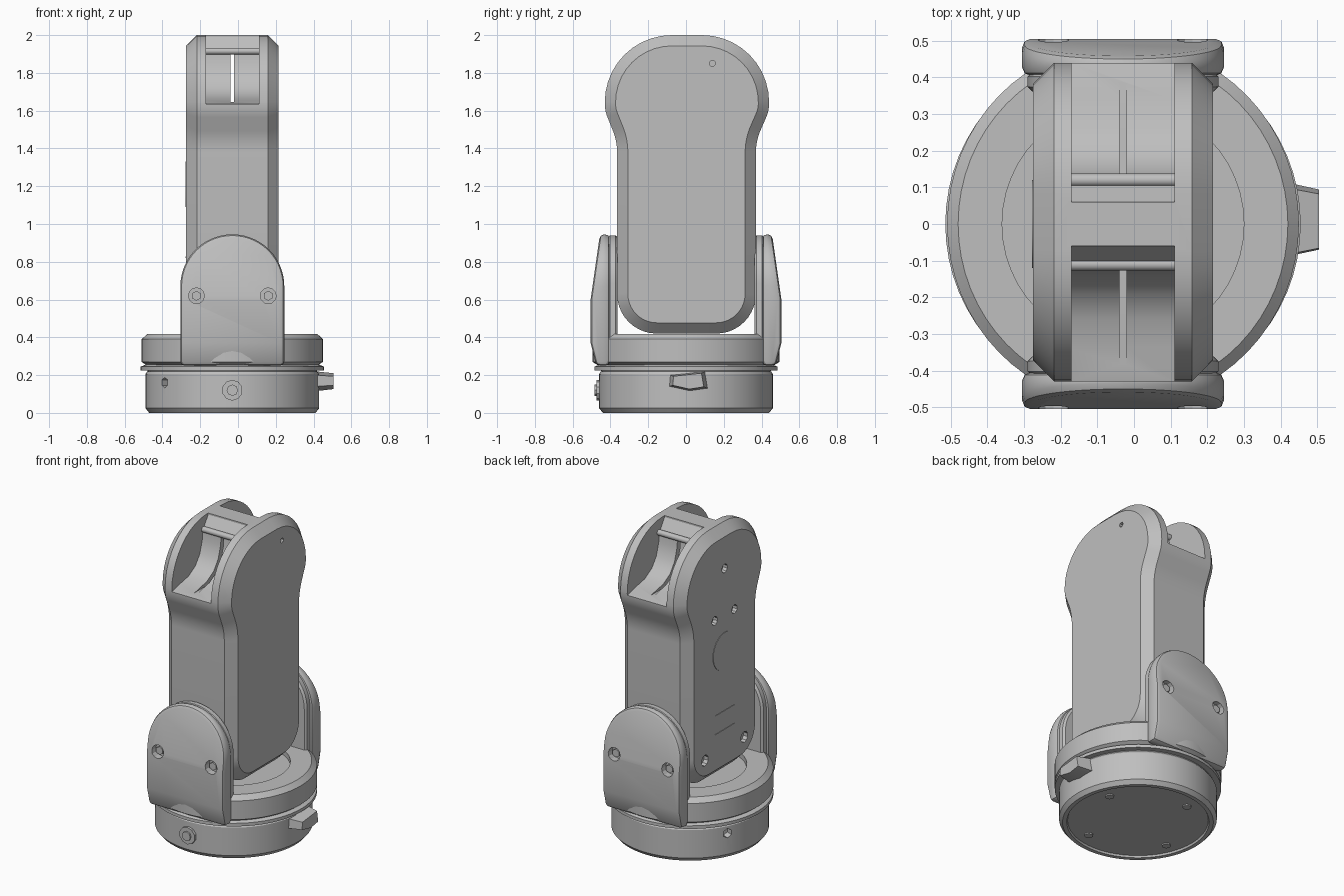
import bpy, bmesh, math
from mathutils import Vector, Matrix

cube = bpy.data.objects.get("Cube")
if cube:
    bpy.data.objects.remove(cube, do_unlink=True)

CX = -0.03  # centre line of the arm and base

grey = bpy.data.materials.new("matte_grey")
grey.use_nodes = True
grey.diffuse_color = (0.52, 0.52, 0.52, 1)
grey.node_tree.nodes["Principled BSDF"].inputs["Base Color"].default_value = (0.52, 0.52, 0.52, 1)


def make(name, bm):
    bmesh.ops.recalc_face_normals(bm, faces=bm.faces[:])
    mesh = bpy.data.meshes.new(name)
    bm.to_mesh(mesh)
    bm.free()
    mesh.materials.append(grey)
    obj = bpy.data.objects.new(name, mesh)
    bpy.context.collection.objects.link(obj)
    return obj


def apply_mods(obj):
    bpy.context.view_layer.update()
    graph = bpy.context.evaluated_depsgraph_get()
    obj.data = bpy.data.meshes.new_from_object(obj.evaluated_get(graph))
    obj.modifiers.clear()


def bevel(obj, width, segments=1):
    mod = obj.modifiers.new("Bevel", "BEVEL")
    mod.width, mod.segments = width, segments
    mod.limit_method, mod.angle_limit = "ANGLE", math.radians(50)
    apply_mods(obj)


def cut(obj, cutters):
    for c in cutters:
        mod = obj.modifiers.new("Cut", "BOOLEAN")
        mod.operation, mod.solver, mod.object = "DIFFERENCE", "EXACT", c
    apply_mods(obj)
    for c in cutters:
        bpy.data.objects.remove(c, do_unlink=True)


def rounded(corners, steps=10):
    """Closed outline with each (u, v, radius) corner rounded."""
    out = []
    for i, (u, v, r) in enumerate(corners):
        p = Vector((u, v))
        if r == 0:
            out.append(p)
            continue
        a = (Vector(corners[i - 1][:2]) - p).normalized()
        b = (Vector(corners[(i + 1) % len(corners)][:2]) - p).normalized()
        half = math.acos(max(-1, min(1, a.dot(b)))) / 2
        centre = p + (a + b).normalized() * r / math.sin(half)
        start = p + a * r / math.tan(half) - centre
        first = math.atan2(start.y, start.x)
        left_turn = a.x * b.y - a.y * b.x < 0
        sweep = (math.pi - 2 * half) * (1 if left_turn else -1)
        for k in range(steps + 1):
            t = first + sweep * k / steps
            out.append(centre + Vector((math.cos(t), math.sin(t))) * r)
    return out


def prism(name, outline, place, lo, hi):
    """Extrude an outline from lo to hi; place maps (u, v, depth) to a point."""
    bm = bmesh.new()
    rings = [[bm.verts.new(place(p[0], p[1], d)) for p in outline] for d in (lo, hi)]
    bm.faces.new(rings[0])
    bm.faces.new(rings[1])
    n = len(outline)
    for i in range(n):
        j = (i + 1) % n
        bm.faces.new((rings[0][i], rings[0][j], rings[1][j], rings[1][i]))
    return make(name, bm)


def along_x(u, v, d):
    return (d, u, v)


def along_y(u, v, d):
    return (u, d, v)


def rod(name, p, q, radius, sides=20):
    """Cylinder between two points."""
    p, q = Vector(p), Vector(q)
    bm = bmesh.new()
    turn = (q - p).to_track_quat("Z", "Y").to_matrix().to_4x4()
    bmesh.ops.create_cone(bm, cap_ends=True, segments=sides, radius1=radius, radius2=radius,
                          depth=(q - p).length, matrix=Matrix.Translation((p + q) / 2) @ turn)
    return make(name, bm)


def box(name, lo, hi):
    lo, hi = Vector(lo), Vector(hi)
    bm = bmesh.new()
    bmesh.ops.create_cube(bm, size=1, matrix=Matrix.Translation((lo + hi) / 2)
                          @ Matrix.Diagonal((*(hi - lo), 1)))
    return make(name, bm)


def lathe(name, profile, sy=1.0, sides=64):
    """Spin a (radius, z) profile about the centre line."""
    bm = bmesh.new()
    verts = [bm.verts.new((r, 0, z)) for r, z in profile]
    edges = [bm.edges.new(e) for e in zip(verts, verts[1:])]
    bmesh.ops.spin(bm, geom=verts + edges, cent=(0, 0, 0), axis=(0, 0, 1),
                   angle=math.tau, steps=sides)
    bmesh.ops.remove_doubles(bm, verts=bm.verts[:], dist=0.0005)
    for v in bm.verts:
        v.co = (v.co.x + CX, v.co.y * sy, v.co.z)
    return make(name, bm)


# Round base with a recessed underside, and the collar above it
base = lathe("base", [(0, 0.012), (0.41, 0.012), (0.415, 0), (0.44, 0), (0.46, 0.025),
                      (0.46, 0.205), (0.45, 0.22), (0, 0.22)])
cut(base, [rod("port_cut", (-0.47, 0.22, 0.16), (-0.4, 0.19, 0.16), 0.03, 6),
           rod("side_port_cut", (-0.42, -0.32, 0.16), (-0.35, -0.25, 0.16), 0.028, 6)])
lathe("collar", [(0, 0.2), (0.44, 0.2), (0.45, 0.225), (0.485, 0.225), (0.485, 0.245),
                 (0.46, 0.255), (0.46, 0.27), (0, 0.27)])
for i in range(4):
    a = math.radians(20 + 90 * i)
    x, y = CX + 0.33 * math.cos(a), 0.33 * math.sin(a)
    rod("foot_screw", (x, y, 0.004), (x, y, 0.02), 0.026, 10)

# Turntable with a shallow well below the arm
turntable = lathe("turntable", [(0, 0.25), (0.45, 0.25), (0.48, 0.27), (0.48, 0.39),
                                (0.45, 0.418), (0, 0.418)], sy=1.03)
cut(turntable, [rod("well_cut", (CX, 0, 0.385), (CX, 0, 0.6), 0.33, 48)])

# Cable plug on the side, button on the front
plug = prism("cable_plug", [(-0.085, 0.2), (0.1, 0.22), (0.115, 0.13), (0.02, 0.115), (-0.09, 0.14)],
             along_x, 0.41, 0.505)
for v in plug.data.vertices:
    if v.co.x > 0.5:
        v.co.y = 0.01 + (v.co.y - 0.01) * 0.8
        v.co.z = 0.17 + (v.co.z - 0.17) * 0.8
rod("front_button", (CX, -0.44, 0.12), (CX, -0.475, 0.12), 0.055, 10)
rod("front_button_cap", (CX, -0.47, 0.12), (CX, -0.485, 0.12), 0.03, 8)

# Yoke: an outer ear, an inner bearing plate and two screws on each side
for side, word in ((-1, "front"), (1, "back")):
    w = 0.275
    ear = prism(word + "_ear", rounded([(CX - w, 0.25, 0), (CX + w, 0.25, 0),
                                        (CX + w, 0.945, w - 0.001), (CX - w, 0.945, w - 0.001)], 14),
                along_y, side * 0.405, side * 0.505)
    bm = bmesh.new()
    bm.from_mesh(ear.data)
    # Lean the upper and lower parts of the outer face inwards
    for (y0, z0), (y1, z1) in (((0.505, 0.6), (0.455, 0.95)), ((0.505, 0.37), (0.475, 0.25))):
        normal = Vector((0, side * abs(z1 - z0), abs(y1 - y0) * (1 if z1 > z0 else -1)))
        bmesh.ops.bisect_plane(bm, geom=bm.verts[:] + bm.edges[:] + bm.faces[:],
                               plane_co=(0, side * y0, z0), plane_no=normal, clear_outer=True)
        bmesh.ops.holes_fill(bm, edges=[e for e in bm.edges if e.is_boundary])
    bmesh.ops.recalc_face_normals(bm, faces=bm.faces[:])
    bm.to_mesh(ear.data)
    bm.free()
    bevel(ear, 0.022, 2)
    spots = (CX - 0.19, CX + 0.19)
    cut(ear, [rod("screw_cut", (x, side * 0.46, 0.62), (x, side * 0.54, 0.62), 0.042, 12) for x in spots])
    for x in spots:
        rod(word + "_ear_screw", (x, side * 0.45, 0.62), (x, side * 0.485, 0.62), 0.026, 6)
    plate = prism(word + "_bearing_plate",
                  rounded([(CX - 0.26, 0.38, 0), (CX + 0.26, 0.38, 0),
                           (CX + 0.26, 0.94, 0.259), (CX - 0.26, 0.94, 0.259)], 14),
                  along_y, side * 0.362, side * 0.415)
    bevel(plate, 0.012)

# Arm: waisted outline with broad chamfers
arm = prism("arm", rounded([(-0.365, 0.42, 0.21), (0.37, 0.42, 0.21), (0.37, 1.44, 0.3),
                            (0.44, 1.6, 0.2), (0.44, 2.0, 0.355), (-0.43, 2.0, 0.355),
                            (-0.43, 1.6, 0.2), (-0.365, 1.44, 0.3)]), along_x, -0.275, 0.215)
bevel(arm, 0.057)

# Curved pockets either side of the head web, with a slit through the web
pocket = [(0.6, 1.59), (0.45, 1.63), (0.34, 1.655), (0.26, 1.67), (0.19, 1.71), (0.145, 1.77),
          (0.12, 1.85), (0.115, 1.91), (0.06, 1.99), (0.06, 2.1), (0.6, 2.1)]
cutters = [prism("pocket_cut", [(s * y, z) for y, z in pocket], along_x, -0.17, 0.11) for s in (-1, 1)]
cutters.append(box("slit_cut", (CX - 0.01, -0.4, 1.645), (CX + 0.01, 0.4, 1.92)))

# Screw holes in the two side faces
for y, z, r in ((0, 1.74, 0.028), (0.1, 1.44, 0.028), (-0.1, 1.44, 0.028),
                (0.2, 0.58, 0.035), (-0.2, 0.58, 0.035)):
    cutters.append(rod("hole_cut", (-0.3, y, z), (-0.245, y, z), r, 10))
cutters.append(rod("hole_cut", (0.19, 0.14, 1.85), (0.24, 0.14, 1.85), 0.016, 8))
cut(arm, cutters)

# Cross bars at the head, round cover and slim label strips on the side
for y in (-0.11, 0.12):
    rod("head_bar", (-0.172, y, 1.915), (0.112, y, 1.915), 0.018, 14)
rod("round_cover", (-0.27, 0, 1.21), (-0.278, 0, 1.21), 0.12, 32)
for z in (0.7, 0.82):
    box("side_strip", (-0.278, -0.1, z), (-0.27, 0.1, z + 0.008))

# Smooth the curved surfaces and keep the edges crisp
bpy.ops.object.select_all(action="DESELECT")
for obj in bpy.context.scene.objects:
    if obj.type == "MESH" and obj.data.materials and obj.data.materials[0] == grey:
        obj.select_set(True)
        bpy.context.view_layer.objects.active = obj
bpy.ops.object.shade_smooth_by_angle(angle=math.radians(28))
